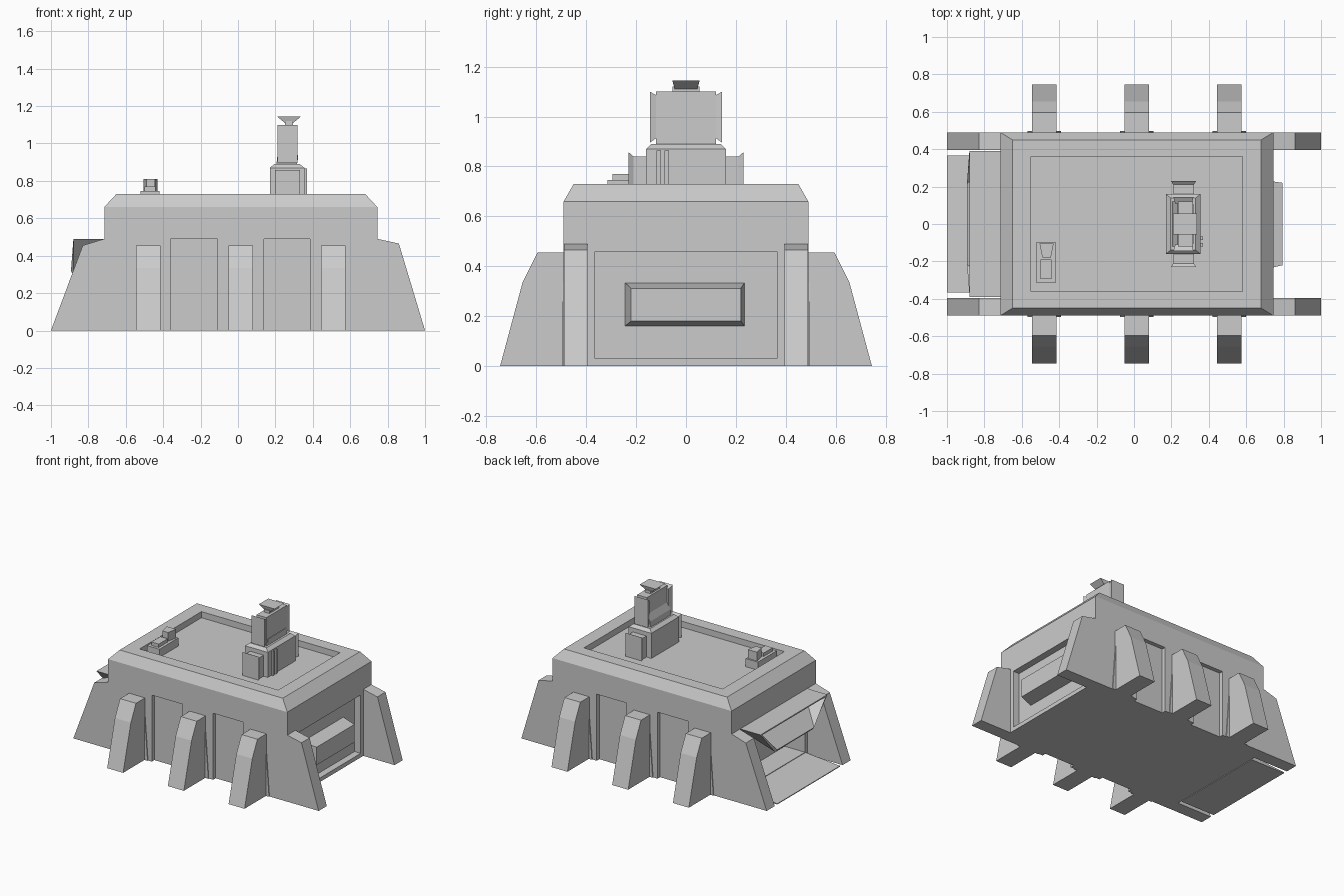
import bpy, bmesh

if "Cube" in bpy.data.objects:
    bpy.data.objects.remove(bpy.data.objects["Cube"])

CX = 0.015  # body centre in x


def add_mesh(name, verts, faces):
    me = bpy.data.meshes.new(name)
    me.from_pydata(verts, [], faces)
    bm = bmesh.new()
    bm.from_mesh(me)
    bmesh.ops.recalc_face_normals(bm, faces=bm.faces)
    bm.to_mesh(me)
    bm.free()
    ob = bpy.data.objects.new(name, me)
    bpy.context.collection.objects.link(ob)
    return ob


def prism(name, profile, axis, a, b, end=None):
    """Extrude a 2D profile along an axis from a to b; optional other end profile."""
    def put(p, t):
        return {'x': (t, p[0], p[1]), 'y': (p[0], t, p[1]), 'z': (p[0], p[1], t)}[axis]
    n = len(profile)
    verts = [put(p, a) for p in profile] + [put(p, b) for p in (end or profile)]
    faces = [tuple(range(n)), tuple(range(n, 2 * n))]
    faces += [(i, (i + 1) % n, n + (i + 1) % n, n + i) for i in range(n)]
    return add_mesh(name, verts, faces)


def rect(u0, u1, v0, v1):
    return [(u0, v0), (u1, v0), (u1, v1), (u0, v1)]


def box(name, x0, x1, y0, y1, z0, z1):
    return prism(name, rect(x0, x1, y0, y1), 'z', z0, z1)


def cut(target, cutter):
    cutter.hide_render = True
    cutter.hide_viewport = False
    cutter.display_type = 'WIRE'
    m = target.modifiers.new(cutter.name, 'BOOLEAN')
    m.operation = 'DIFFERENCE'
    m.solver = 'EXACT'
    m.object = cutter


# Main hull: box with chamfered roof
lo, hi = rect(-.715, .745, -.49, .49), rect(-.65, .68, -.45, .45)
layers = [(lo, 0), (lo, .66), (hi, .73)]
verts = [(x, y, z) for r, z in layers for x, y in r]
faces = [(0, 1, 2, 3), (8, 9, 10, 11)]
faces += [(k + i, k + (i + 1) % 4, k + 4 + (i + 1) % 4, k + 4 + i)
          for k in (0, 4) for i in range(4)]
hull = add_mesh("hull", verts, faces)

# Recesses: roof well, doorways, side panels
cut(hull, box("roof_well_cutter", -.55, .58, -.36, .36, .685, .9))
cut(hull, box("right_door_cutter", .695, .9, -.365, .365, .03, .46))
cut(hull, box("left_door_cutter", -.9, -.55, -.365, .365, .03, .46))
for s in (-1, 1):
    for i, (x0, x1) in enumerate(((-.36, -.11), (.14, .385))):
        y0, y1 = sorted((s * .46, s * .6))
        cut(hull, box(f"side_panel_cutter_{s}_{i}", x0, x1, y0, y1, -.1, .49))

# Corner buttresses and side buttresses
for s in (-1, 1):
    tag = "front" if s < 0 else "back"
    prism(f"{tag}_left_buttress",
          [(-1, 0), (-.83, .455), (-.715, .49), (-.70, .49), (-.70, 0)], 'y', s * .395, s * .489)
    prism(f"{tag}_right_buttress",
          [(1, 0), (.86, .465), (.745, .49), (.73, .49), (.73, 0)], 'y', s * .395, s * .489)
    for i, x in enumerate((-.48, .015, .51)):
        prism(f"{tag}_side_buttress_{i}",
              [(s * y, z) for y, z in ((.47, 0), (.745, 0), (.655, .335), (.595, .455), (.47, .455))],
              'x', x - .065, x + .065)
        # flared footing against the hull
        prism(f"{tag}_buttress_flare_{i}",
              [(x - .09, .0), (x + .09, .0), (x + .065, .34), (x - .065, .34)],
              'y', s * .48, s * .496)

# Closed right door bulge
prism("right_door_bulge", rect(-.245, .235, .16, .335), 'x', .69, .795,
      rect(-.22, .22, .18, .312))

# Open left door: hollow canopy and lowered ramp
canopy = add_mesh("left_canopy",
                  [(-.88, -.39, .49), (-.88, .39, .49), (-.71, .39, .49), (-.71, -.39, .49),
                   (-.88, -.22, .30), (-.88, .22, .30), (-.72, .36, .46), (-.72, -.36, .46)],
                  [(0, 1, 2, 3), (4, 5, 6, 7), (0, 3, 7, 4), (1, 5, 6, 2)])
sol = canopy.modifiers.new("thickness", 'SOLIDIFY')
sol.thickness = .022
sol.offset = -1
prism("left_ramp", [(-1, 0), (-.72, 0), (-.72, .03), (-1, .006)], 'y', -.365, .365)

# Roof turret base with chamfered top
box("turret_base", .17, .355, -.16, .16, .68, .87)
prism("turret_base_top", rect(.17, .355, -.16, .16), 'z', .87, .89,
      rect(.195, .33, -.14, .14))
for i, y in enumerate((-.11, -.077)):
    box(f"turret_pipe_{i}", .35, .368, y - .009, y + .009, .68, .865)

# Flared pods on both sides of the turret base and head
for s in (-1, 1):
    tag = "front" if s < 0 else "back"
    box(f"{tag}_base_pod", .21, .32, *sorted((s * .15, s * .21)), .685, .84)
    prism(f"{tag}_base_pod_flare", rect(.21, .32, .685, .84), 'y', s * .21, s * .23,
          rect(.198, .332, .685, .857))
    prism(f"{tag}_head_flare", rect(.22, .31, .92, 1.08), 'y', s * .11, s * .145,
          rect(.21, .318, .895, 1.10))

# Turret head, slot and sensor cap
prism("turret_head", [(.205, .885), (.315, .885), (.315, 1.10), (.235, 1.10), (.23, .98), (.21, .93)],
      'y', -.12, .12)
box("turret_head_slot", .30, .32, -.105, .105, .912, .938)
box("sensor_neck", .25, .295, -.055, .055, 1.09, 1.12)
prism("sensor_cap", rect(.25, .295, -.045, .045), 'z', 1.11, 1.145,
      rect(.208, .338, -.055, .055))

# Small roof console
box("console_base", -.52, -.42, -.315, -.095, .68, .745)
box("console_low_block", -.50, -.44, -.295, -.19, .74, .77)
prism("console_tall_block", [(-.49, -.18), (-.445, -.18), (-.43, -.105), (-.505, -.105)], 'z', .74, .81)
